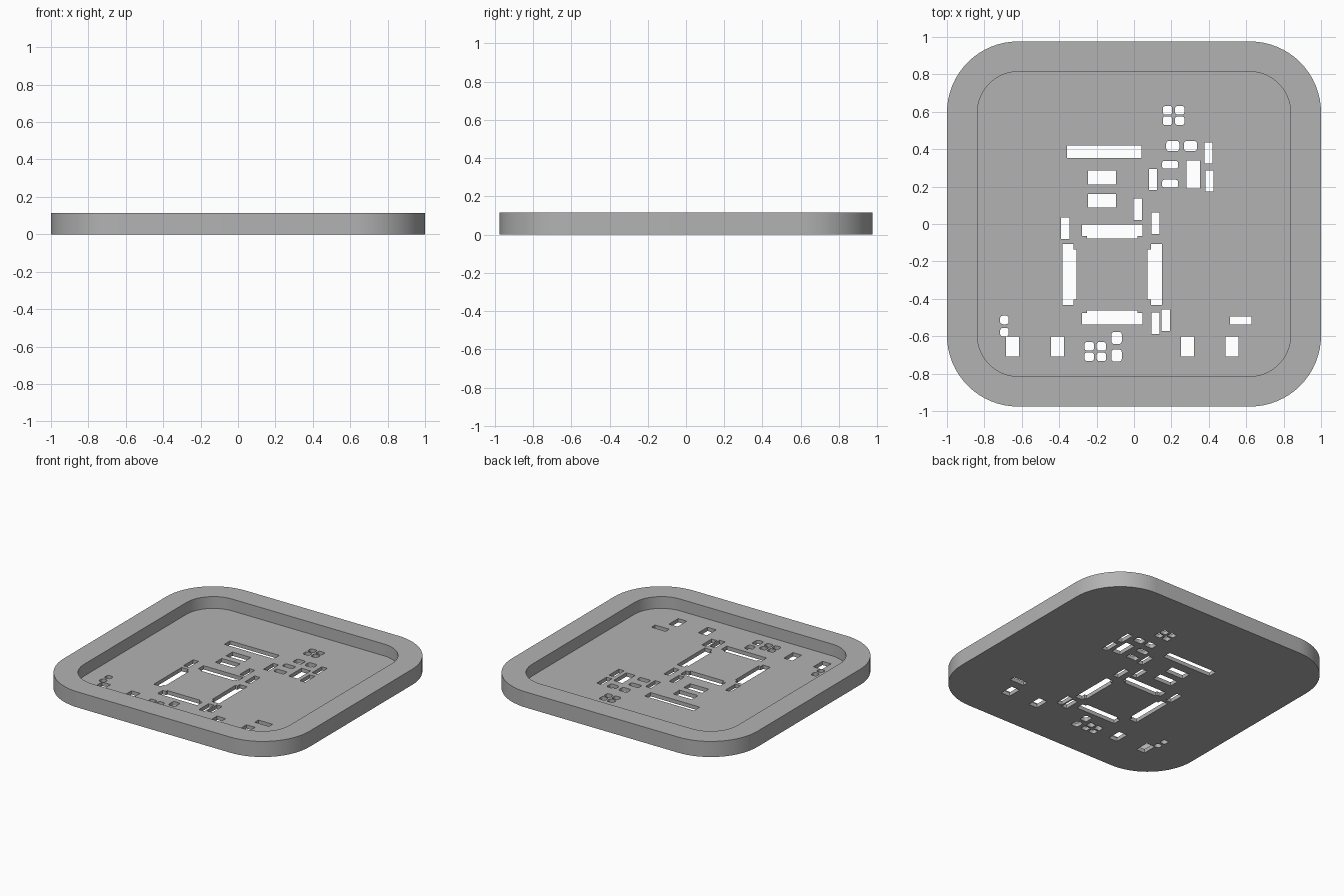
import bpy, bmesh, math

if "Cube" in bpy.data.objects:
    bpy.data.objects.remove(bpy.data.objects["Cube"])

HEIGHT, FLOOR = 0.115, 0.028

grey = bpy.data.materials.new("plain grey")
grey.diffuse_color = (0.45, 0.45, 0.45, 1)
grey.use_nodes = True
grey.node_tree.nodes["Principled BSDF"].inputs["Base Color"].default_value = grey.diffuse_color


def rounded(cx, cy, w, h, r, steps):
    """Outline of a rectangle with rounded corners, counter-clockwise."""
    if r == 0:
        return [(cx + sx * w / 2, cy + sy * h / 2)
                for sx, sy in ((1, 1), (-1, 1), (-1, -1), (1, -1))]
    pts = []
    for q, (sx, sy) in enumerate(((1, 1), (-1, 1), (-1, -1), (1, -1))):
        for i in range(steps + 1):
            a = math.pi / 2 * (q + i / steps)
            pts.append((cx + sx * (w / 2 - r) + r * math.cos(a),
                        cy + sy * (h / 2 - r) + r * math.sin(a)))
    return pts


def prism(bm, pts, z0, z1):
    """Closed prism over a counter-clockwise outline."""
    lo = [bm.verts.new((x, y, z0)) for x, y in pts]
    hi = [bm.verts.new((x, y, z1)) for x, y in pts]
    bm.faces.new(lo[::-1])
    bm.faces.new(hi)
    n = len(pts)
    for i in range(n):
        j = (i + 1) % n
        bm.faces.new((lo[i], lo[j], hi[j], hi[i]))


def make(name, bm):
    mesh = bpy.data.meshes.new(name)
    bm.to_mesh(mesh)
    bm.free()
    mesh.materials.append(grey)
    obj = bpy.data.objects.new(name, mesh)
    bpy.context.collection.objects.link(obj)
    return obj


# Tray block with rounded corners
bm = bmesh.new()
prism(bm, rounded(0, 0, 2, 1.952, 0.38, 16), 0, HEIGHT)
tray = make("stencil_tray", bm)

# Pocket and openings, all as one cutter set
bm = bmesh.new()
prism(bm, rounded(0, 0, 1.674, 1.63, 0.22, 16), FLOOR, HEIGHT + 0.1)
pocket = make("pocket_cutter", bm)

bm = bmesh.new()


def holes(w, h, centres, r=0):
    for x, y in centres:
        prism(bm, rounded(x, y, w, h, r, 4), -0.05, FLOOR + 0.03)


# Square-cornered openings, grouped by size
holes(0.40, 0.068, [(-0.159, 0.387)])
holes(0.15, 0.074, [(-0.17, 0.248), (-0.17, 0.124)])
holes(0.044, 0.114, [(0.102, 0.238), (0.02, 0.079), (0.115, 0.004), (-0.367, -0.022),
                     (0.115, -0.53), (0.17, -0.515), (0.399, 0.38), (0.404, 0.23)])
holes(0.114, 0.042, [(0.57, -0.516)])
holes(0.07, 0.107, [(x, -0.655) for x in (-0.65, -0.41, 0.286, 0.525)])
holes(0.073, 0.15, [(0.316, 0.265)])

# Rounded openings
quad = [(sx * 0.0325, sy * 0.028) for sx in (-1, 1) for sy in (-1, 1)]
holes(0.05, 0.045, [(0.212 + x, 0.58 + y) for x, y in quad], 0.012)
holes(0.05, 0.045, [(-0.207 + x, -0.682 + y) for x, y in quad], 0.012)
holes(0.046, 0.046, [(-0.693, -0.513), (-0.693, -0.578)], 0.015)
holes(0.056, 0.065, [(-0.093, -0.609), (-0.093, -0.703)], 0.016)
holes(0.07, 0.056, [(0.207, 0.417), (0.302, 0.417)], 0.016)
holes(0.085, 0.042, [(0.193, 0.317), (0.193, 0.216)], 0.012)

# Four long slots round the chip, each with two notched inner corners
CX, CY = -0.117, -0.27
for k in range(4):
    c, s = round(math.cos(k * math.pi / 2)), round(math.sin(k * math.pi / 2))
    near, step, far = (0.19, 0.207, 0.266) if k % 2 == 0 else (0.192, 0.207, 0.268)
    slot = [(far, -0.162), (far, 0.162), (step, 0.162), (step, 0.135),
            (near, 0.135), (near, -0.135), (step, -0.135), (step, -0.162)]
    prism(bm, [(CX + c * x - s * y, CY + s * x + c * y) for x, y in slot],
          -0.05, FLOOR + 0.03)
openings = make("opening_cutter", bm)

# Cut the tray and drop the cutters
bpy.context.view_layer.objects.active = tray
tray.select_set(True)
for cutter in (pocket, openings):
    mod = tray.modifiers.new("cut", "BOOLEAN")
    mod.operation, mod.solver, mod.object = "DIFFERENCE", "EXACT", cutter
    bpy.ops.object.modifier_apply(modifier=mod.name)
    bpy.data.objects.remove(cutter)

bpy.ops.object.shade_smooth_by_angle(angle=math.radians(30))
